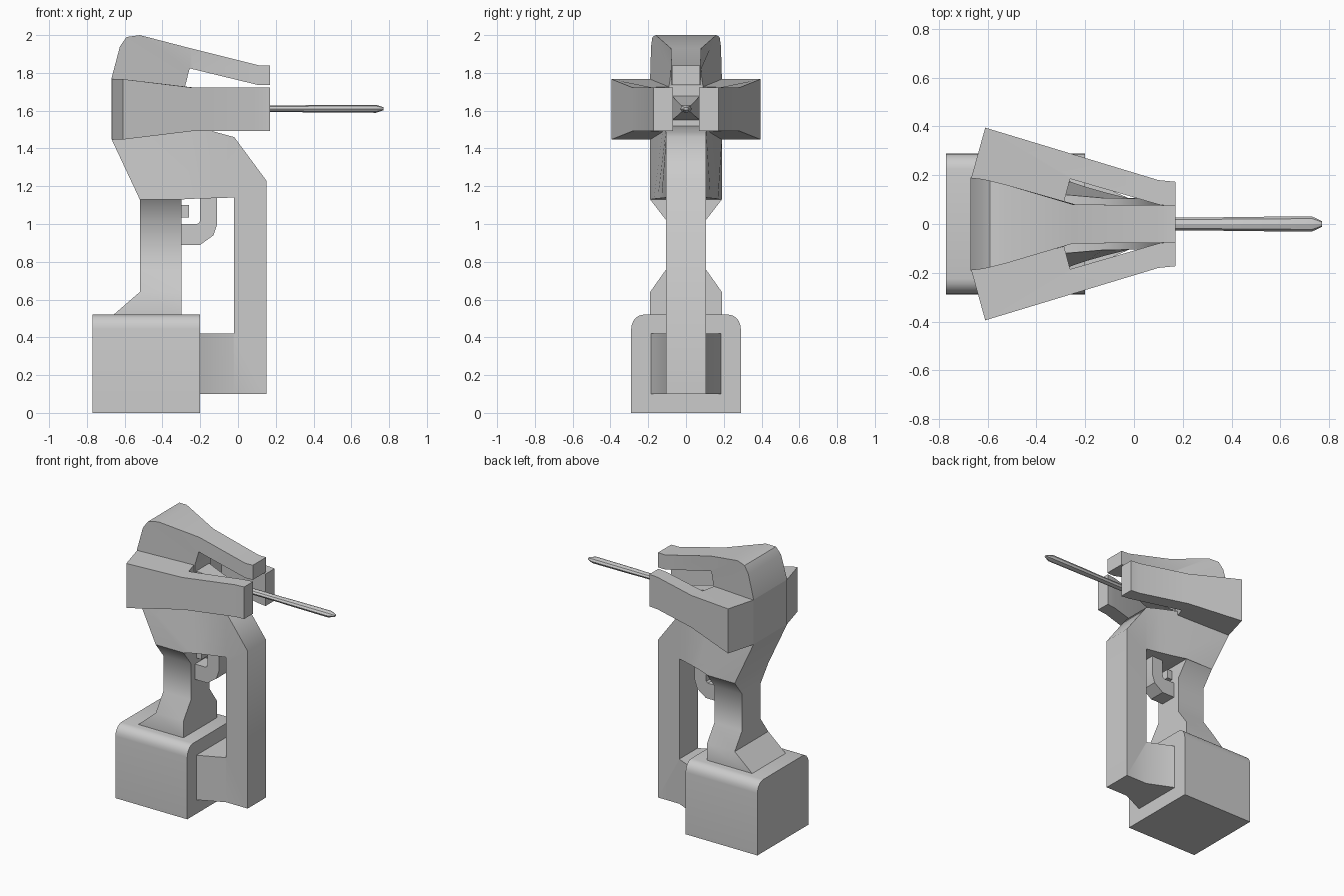
import bpy, bmesh, math


def loft(name, rings, angle=30):
    """Skin a list of equal-length point rings and cap both ends."""
    bm = bmesh.new()
    rows = [[bm.verts.new(p) for p in ring] for ring in rings]
    n = len(rows[0])
    for a, b in zip(rows, rows[1:]):
        for i in range(n):
            j = (i + 1) % n
            bm.faces.new((a[i], a[j], b[j], b[i]))
    bm.faces.new(rows[0])
    bm.faces.new(rows[-1])
    bmesh.ops.recalc_face_normals(bm, faces=bm.faces)
    me = bpy.data.meshes.new(name)
    bm.to_mesh(me)
    bm.free()
    ob = bpy.data.objects.new(name, me)
    bpy.context.collection.objects.link(ob)
    bpy.ops.object.select_all(action='DESELECT')
    ob.select_set(True)
    bpy.context.view_layer.objects.active = ob
    bpy.ops.object.shade_smooth_by_angle(angle=math.radians(angle))
    return ob


def band(outer, inner):
    """Symmetric ring from two (x, z, half width) points."""
    (ax, az, aw), (bx, bz, bw) = outer, inner
    return [(ax, -aw, az), (ax, aw, az), (bx, bw, bz), (bx, -bw, bz)]


def slab(x, w, z0, z1):
    return [(x, -w, z0), (x, w, z0), (x, w, z1), (x, -w, z1)]


# Battery with rounded upper sides
section = [(-0.29, 0), (0.29, 0)]
for side, start in ((1, 0), (-1, 90)):
    for k in range(6):
        a = math.radians(start + k * 18)
        section.append((side * 0.225 + 0.065 * math.cos(a), 0.445 + 0.075 * math.sin(a)))
loft("battery", [[(x, y, z) for y, z in section] for x in (-0.77, -0.2)])

# Grip, lower body and front guard as one continuous loop
loft("grip_and_guard", [band(*s) for s in (
    ((-0.67, 0.51, 0.19), (-0.3, 0.51, 0.19)),
    ((-0.52, 0.64, 0.19), (-0.3, 0.64, 0.19)),
    ((-0.52, 0.76, 0.105), (-0.3, 0.76, 0.105)),
    ((-0.52, 1.02, 0.105), (-0.3, 1.02, 0.105)),
    ((-0.52, 1.13, 0.19), (-0.3, 1.13, 0.19)),
    ((-0.67, 1.45, 0.19), (-0.25, 1.133, 0.17)),
    ((-0.28, 1.52, 0.12), (-0.19, 1.135, 0.15)),
    ((-0.13, 1.49, 0.107), (-0.12, 1.137, 0.13)),
    ((-0.02, 1.46, 0.105), (-0.02, 1.14, 0.105)),
    ((0.15, 1.23, 0.105), (-0.02, 1.1, 0.105)),
    ((0.15, 0.1, 0.105), (-0.02, 0.42, 0.105)),
    ((-0.02, 0.1, 0.105), (-0.025, 0.42, 0.107)),
    ((-0.21, 0.1, 0.19), (-0.21, 0.42, 0.19)))], 40)

# Central housing
loft("housing", [slab(-0.67, 0.19, 1.45, 1.77), slab(-0.28, 0.09, 1.49, 1.73)])

# Upper prong
loft("upper_prong", [band(*s) for s in (
    ((-0.67, 1.77, 0.19), (-0.28, 1.73, 0.09)),
    ((-0.625, 1.94, 0.185), (-0.272, 1.76, 0.085)),
    ((-0.59, 1.99, 0.178), (-0.265, 1.79, 0.082)),
    ((-0.52, 2.0, 0.16), (-0.255, 1.825, 0.08)),
    ((-0.25, 1.93, 0.08), (-0.24, 1.82, 0.08)),
    ((0.11, 1.84, 0.077), (0.11, 1.735, 0.077)),
    ((0.17, 1.84, 0.075), (0.17, 1.735, 0.075)))])

# Side prongs, one per side: outer x, y / inner x, y / outer and inner half heights
for side, name in ((-1, "front_prong"), (1, "back_prong")):
    rings = []
    for ox, oy, ix, iy, oh, ih in (
            (-0.67, 0.18, -0.29, 0.08, 0.16, 0.12),
            (-0.61, 0.395, -0.262, 0.185, 0.16, 0.116),
            (-0.24, 0.283, -0.23, 0.176, 0.115, 0.115),
            (0.1, 0.18, 0.1, 0.08, 0.115, 0.115),
            (0.17, 0.173, 0.17, 0.07, 0.115, 0.115)):
        rings.append([(ox, side * oy, 1.607 - oh), (ox, side * oy, 1.607 + oh),
                      (ix, side * iy, 1.607 + ih), (ix, side * iy, 1.607 - ih)])
    loft(name, rings)

# Chuck and drill bit
loft("chuck", [slab(-0.29, 0.075, 1.55, 1.68), slab(-0.15, 0.045, 1.573, 1.647),
               slab(-0.05, 0.025, 1.593, 1.627)])
loft("drill_bit", [[(x, r * math.cos(k * math.pi / 4),
                     1.61 + 0.68 * r * math.sin(k * math.pi / 4)) for k in range(8)]
                   for x, r in ((-0.1, 0.027), (0.34, 0.027), (0.42, 0.029),
                                (0.73, 0.031), (0.77, 0.012))])

# Hooked trigger and its small stop
loft("trigger", [band((ox, oz, 0.06), (ix, iz, 0.06)) for ox, oz, ix, iz in (
    (-0.31, 0.89, -0.31, 1.0), (-0.2, 0.89, -0.215, 1.0),
    (-0.13, 0.94, -0.203, 1.01), (-0.11, 1.0, -0.2, 1.03),
    (-0.11, 1.16, -0.2, 1.16))])
loft("trigger_stop", [slab(-0.31, 0.04, 1.035, 1.1), slab(-0.26, 0.04, 1.035, 1.1)])
